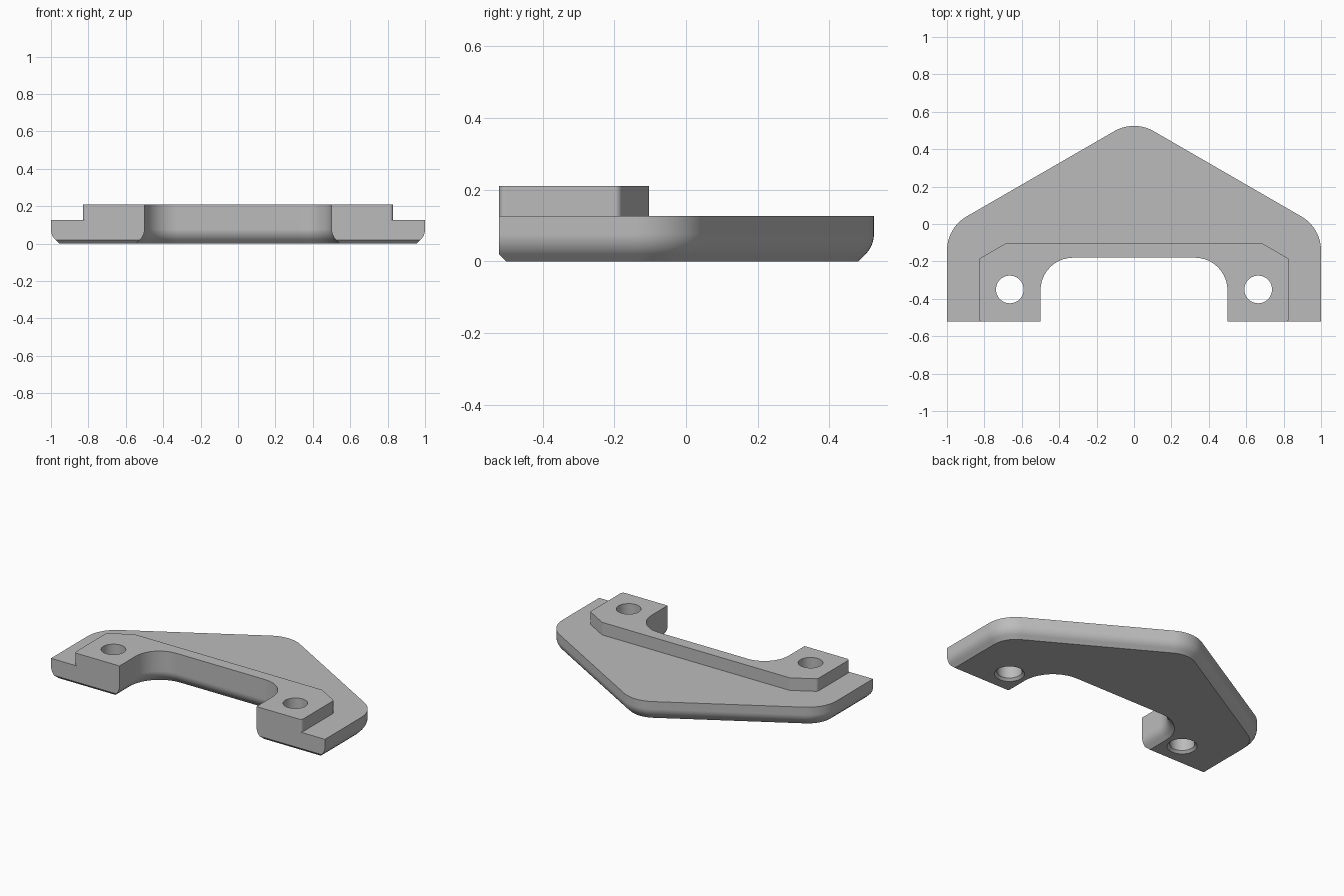
import bpy, bmesh, math
from mathutils import Vector, Matrix

if "Cube" in bpy.data.objects:
    bpy.data.objects.remove(bpy.data.objects["Cube"], do_unlink=True)

FRONT = -0.522
STEP, TOP = 0.127, 0.21

grey = bpy.data.materials.new("plain_grey")
grey.use_nodes = True
grey.diffuse_color = (0.5, 0.5, 0.5, 1)
grey.node_tree.nodes["Principled BSDF"].inputs["Base Color"].default_value = (0.5, 0.5, 0.5, 1)


def rounded(corners, steps=10):
    """Counter-clockwise outline from (x, y, radius) corners."""
    points = []
    for i, (x, y, r) in enumerate(corners):
        p = Vector((x, y))
        if r == 0:
            points.append(p)
            continue
        before = (Vector(corners[i - 1][:2]) - p).normalized()
        after = (Vector(corners[(i + 1) % len(corners)][:2]) - p).normalized()
        turn = math.atan2(after.x * before.y - after.y * before.x, -before.dot(after))
        half = abs(turn) / 2
        centre = p + (before + after).normalized() * r / math.cos(half)
        spoke = p + before * r * math.tan(half) - centre
        for k in range(steps + 1):
            points.append(centre + Matrix.Rotation(turn * k / steps, 2) @ spoke)
    return points


def inset(points, side, front):
    """Move every edge inward; edges on the front plane use their own distance."""
    lines = []
    for i, a in enumerate(points):
        b = points[(i + 1) % len(points)]
        d = (b - a).normalized()
        on_front = abs(a.y - FRONT) < 1e-4 and abs(b.y - FRONT) < 1e-4
        lines.append((Vector((-d.y, d.x)), front if on_front else side))
    result = []
    for i, p in enumerate(points):
        (n, d), (m, e) = lines[i - 1], lines[i]
        det = n.x * m.y - n.y * m.x
        result.append(p + Vector((d * m.y - e * n.y, n.x * e - m.x * d)) / det)
    return result


def loft(name, points, levels):
    """Closed solid through insets (side, front, z), listed bottom to top."""
    bm = bmesh.new()
    rings = [[bm.verts.new((p.x, p.y, z)) for p in inset(points, s, f)]
             for s, f, z in levels]
    n = len(points)
    for low, high in zip(rings, rings[1:]):
        for i in range(n):
            j = (i + 1) % n
            bm.faces.new((low[i], low[j], high[j], high[i]))
    bm.faces.new(rings[0][::-1])
    bm.faces.new(rings[-1])
    mesh = bpy.data.meshes.new(name)
    bm.to_mesh(mesh)
    bm.free()
    mesh.materials.append(grey)
    ob = bpy.data.objects.new(name, mesh)
    bpy.context.collection.objects.link(ob)
    return ob


def combine(target, tool, operation):
    mod = target.modifiers.new(operation.lower(), 'BOOLEAN')
    mod.operation, mod.object, mod.solver = operation, tool, 'EXACT'
    bpy.context.view_layer.objects.active = target
    bpy.ops.object.modifier_apply(modifier=mod.name)
    bpy.data.objects.remove(tool, do_unlink=True)


# Outlines, mirrored from their right-hand halves
def mirrored(half):
    return half + [(-x, y, r) for x, y, r in reversed(half)]


recess = [(-0.5, -0.18, 0.175), (0.5, -0.18, 0.175)]
peak = 0.557
shoulder = peak - math.tan(math.radians(30))
outer = [(0.5, FRONT, 0), (1, FRONT, 0), (1, shoulder, 0.21)]
base_corners = outer + [(0, peak, 0.21)] + mirrored(outer)[3:] + recess
pad_half = [(0.5, FRONT, 0), (0.83, FRONT, 0.02), (0.83, -0.187, 0.02), (0.685, -0.103, 0.02)]
pad_corners = mirrored(pad_half) + recess

# Base plate: rounded lower edge ending in a slope, small chamfer at the front
R = 0.08
levels = [(0.0434, 0.02, 0)]
for k in range(8, -1, -1):
    a = math.radians(45) * k / 8
    levels.append((R * (1 - math.cos(a)), 0, 0.0766 - R * math.sin(a)))
levels.append((0, 0, STEP))
bracket = loft("bracket", rounded(base_corners), levels)

# Raised pad around the recess
pad = loft("raised_pad", rounded(pad_corners), [(0, 0, STEP), (0, 0, TOP)])
combine(bracket, pad, 'UNION')

# Screw holes, countersunk from below
for side in (-1, 1):
    circle = [Vector((side * 0.664 + 0.074 * math.cos(t), -0.35 + 0.074 * math.sin(t)))
              for t in (math.tau * k / 40 for k in range(40))]
    hole = loft("hole_cutter", circle, [(-0.025, 0, -0.01), (0, 0, 0.015), (0, 0, 0.3)])
    hole.hide_render = True
    combine(bracket, hole, 'DIFFERENCE')

# Smooth curves, crisp edges
bpy.ops.object.select_all(action='DESELECT')
bracket.select_set(True)
bpy.context.view_layer.objects.active = bracket
bpy.ops.object.shade_smooth_by_angle(angle=math.radians(25))
weighted = bracket.modifiers.new("even_normals", 'WEIGHTED_NORMAL')
weighted.keep_sharp = True
